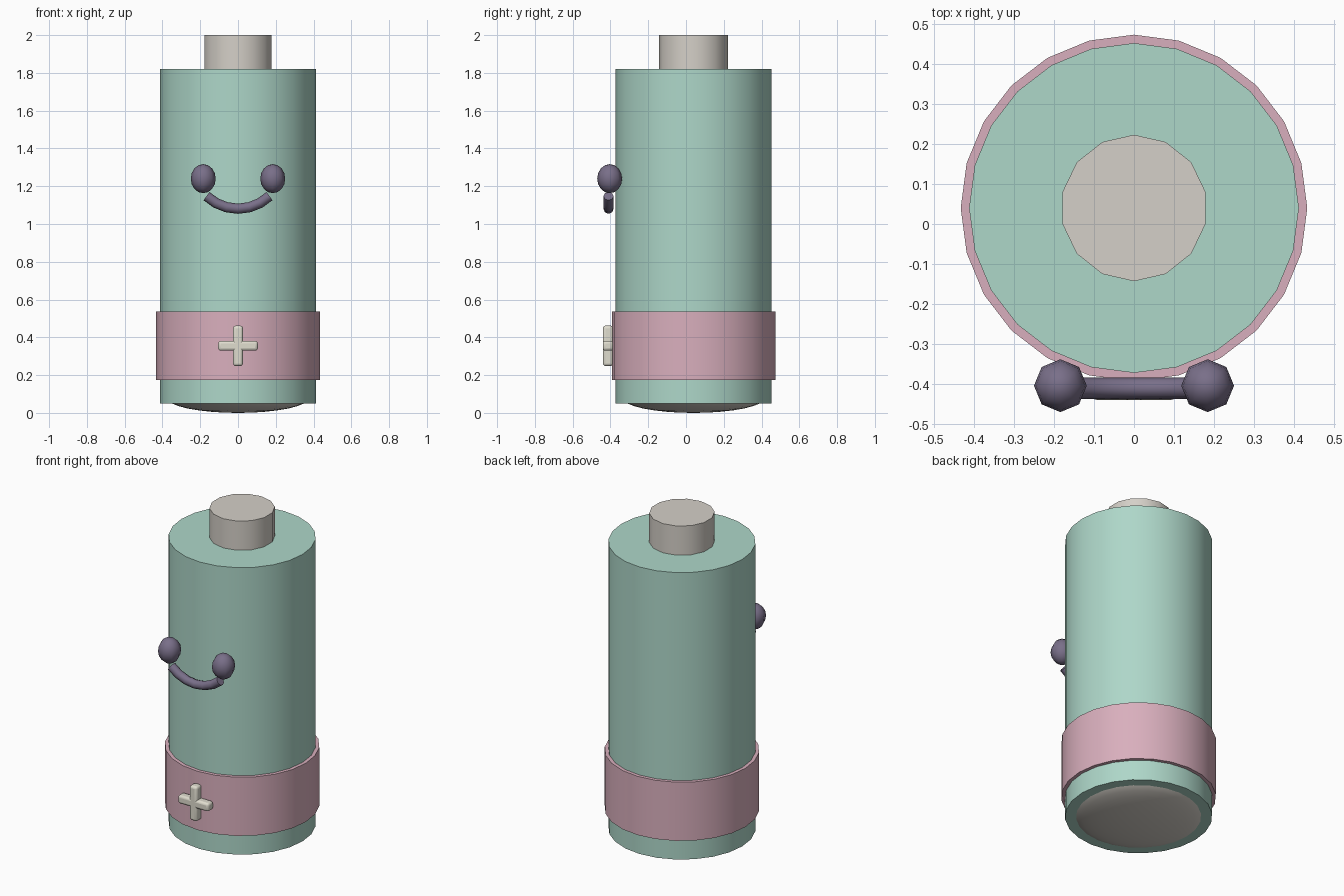
import bpy
import math
from mathutils import Matrix

cube = bpy.data.objects.get("Cube")
if cube:
    bpy.data.objects.remove(cube, do_unlink=True)

AXIS_Y = 0.04    # the can sits slightly behind the origin
FACE_Y = -0.41   # depth of the face and badge


def material(name, rgb):
    """Flat material from 0-255 sRGB values."""
    lin = [((c / 255 + 0.055) / 1.055) ** 2.4 for c in rgb] + [1.0]
    m = bpy.data.materials.new(name)
    m.use_nodes = True
    m.diffuse_color = lin
    m.node_tree.nodes["Principled BSDF"].inputs["Base Color"].default_value = lin
    return m


mint = material("mint", (174, 215, 201))
pink = material("pink", (217, 175, 189))
metal = material("warm_grey", (213, 208, 200))
plum = material("dark_plum", (121, 111, 137))
cream = material("cream", (224, 221, 207))


def finish(name, mat, angle=35):
    ob = bpy.context.object
    ob.name = name
    ob.data.materials.append(mat)
    bpy.ops.object.shade_smooth_by_angle(angle=math.radians(angle))
    return ob


def cylinder(name, mat, sides, radius, z0, z1):
    bpy.ops.mesh.primitive_cylinder_add(
        vertices=sides, radius=radius, depth=z1 - z0,
        location=(0, AXIS_Y, (z0 + z1) / 2))
    return finish(name, mat)


def ellipsoid(name, mat, segments, rings, size, location, angle):
    bpy.ops.mesh.primitive_uv_sphere_add(
        segments=segments, ring_count=rings, radius=1, location=location)
    bpy.context.object.data.transform(Matrix.Diagonal((*size, 1)))
    return finish(name, mat, angle)


# Can body, wrap band and terminals
cylinder("body", mint, 24, 0.412, 0.05, 1.82)
cylinder("band", pink, 24, 0.433, 0.175, 0.537)
cylinder("top_terminal", metal, 14, 0.183, 1.80, 2.0)
ellipsoid("bottom_terminal", metal, 24, 16, (0.378, 0.378, 0.08),
          (0, AXIS_Y, 0.08), 60)

# Eyes
for side, sx in (("left", 1), ("right", -1)):
    ellipsoid(side + "_eye", plum, 8, 8, (0.066, 0.066, 0.077),
              (sx * 0.184, -0.404, 1.24), 60)

# Smile: an arc swept into a capped tube
R, HALF, STEPS = 0.242, math.radians(43.5), 6
curve = bpy.data.curves.new("smile", "CURVE")
curve.dimensions = "3D"
curve.bevel_depth = 0.027
curve.bevel_resolution = 2
curve.use_fill_caps = True
spline = curve.splines.new("POLY")
spline.points.add(STEPS)
for i, p in enumerate(spline.points):
    a = HALF * (2 * i / STEPS - 1)
    p.co = (R * math.sin(a), FACE_Y, 1.081 + R * (1 - math.cos(a)), 1)
smile = bpy.data.objects.new("smile", curve)
bpy.context.collection.objects.link(smile)
bpy.ops.object.select_all(action="DESELECT")
smile.select_set(True)
bpy.context.view_layer.objects.active = smile
bpy.ops.object.convert(target="MESH")
finish("smile", plum, 50)

# Plus badge from two rounded bars
for name, size in (("badge_bar_across", (0.21, 0.054, 0.052)),
                   ("badge_bar_upright", (0.052, 0.054, 0.214))):
    bpy.ops.mesh.primitive_cube_add(size=1, location=(0, FACE_Y - 0.003, 0.355))
    bpy.context.object.data.transform(Matrix.Diagonal((*size, 1)))
    bar = finish(name, cream)
    bevel = bar.modifiers.new("rounding", "BEVEL")
    bevel.width = 0.014
    bevel.segments = 3
